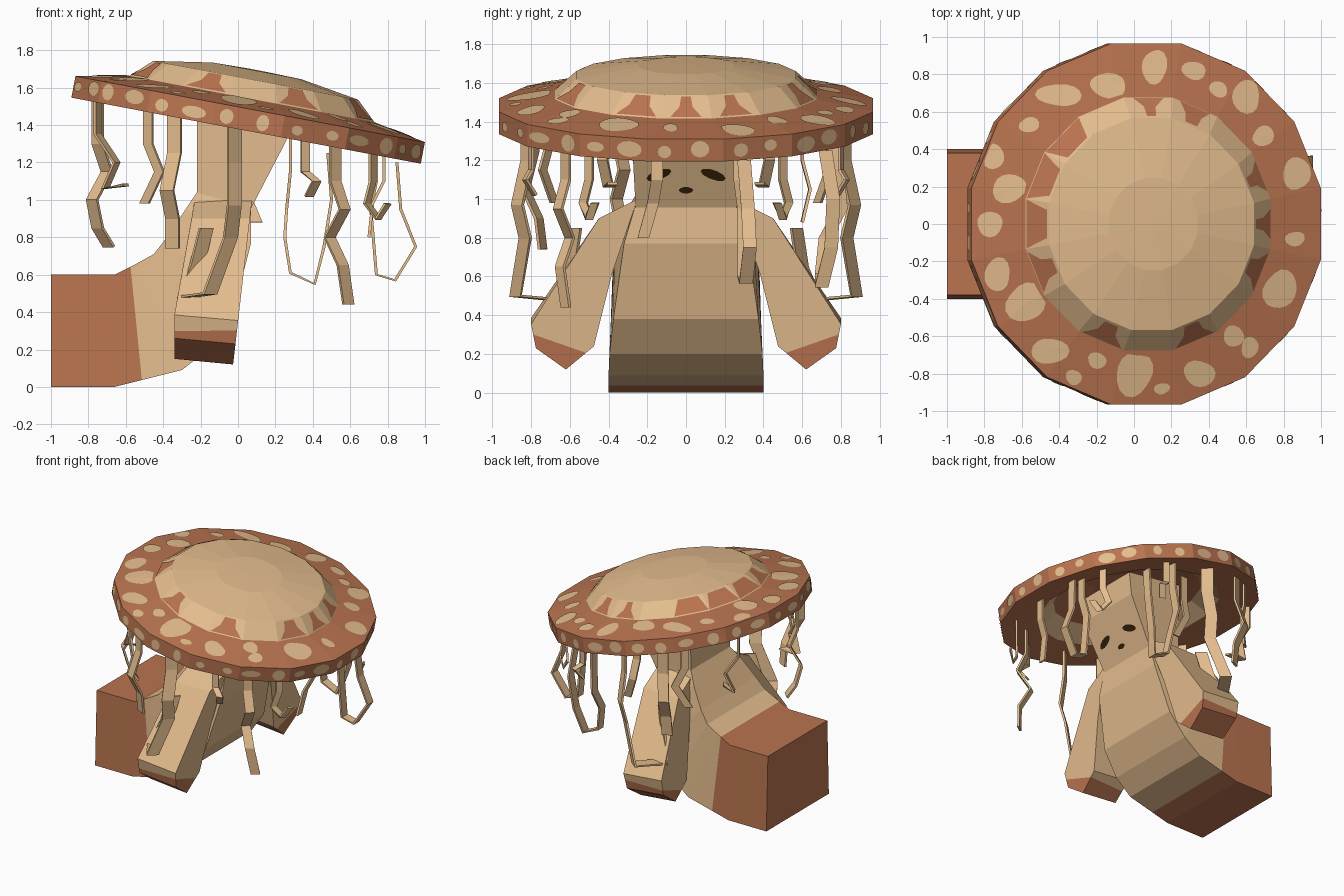
import bpy, bmesh, math, random
from mathutils import Vector, Matrix

if "Cube" in bpy.data.objects:
    bpy.data.objects.remove(bpy.data.objects["Cube"])

random.seed(4)


def lin(c):
    return [((v / 255 + 0.055) / 1.055) ** 2.4 for v in c] + [1]


def material(name, rgb):
    m = bpy.data.materials.new(name)
    m.diffuse_color = lin(rgb)
    m.use_nodes = True
    m.node_tree.nodes["Principled BSDF"].inputs["Base Color"].default_value = m.diffuse_color
    return m


TAN = material("tan", (228, 189, 142))
RUST = material("terracotta", (186, 116, 80))
DARK = material("dark_brown", (52, 32, 8))


def build(name, verts, faces, mats, split=None, rule=None, world=None, normals=True):
    """Make a mesh; optionally cut along a plane and colour the faces by a rule."""
    bm = bmesh.new()
    vs = [bm.verts.new(v) for v in verts]
    for f in faces:
        bm.faces.new([vs[i] for i in f])
    if normals:
        bmesh.ops.recalc_face_normals(bm, faces=bm.faces[:])
    if split:
        bmesh.ops.bisect_plane(bm, geom=bm.verts[:] + bm.edges[:] + bm.faces[:],
                               plane_co=split[0], plane_no=split[1])
    if rule:
        for f in bm.faces:
            f.material_index = rule(f.calc_center_median())
    me = bpy.data.meshes.new(name)
    bm.to_mesh(me)
    bm.free()
    for m in mats:
        me.materials.append(m)
    ob = bpy.data.objects.new(name, me)
    bpy.context.collection.objects.link(ob)
    if world:
        ob.matrix_world = world
    return ob


def loft(rings):
    """Vertices and faces joining equal-sized rings, with both ends closed."""
    n = len(rings[0])
    verts = [p for r in rings for p in r]
    faces = [(k * n + i, k * n + (i + 1) % n, (k + 1) * n + (i + 1) % n, (k + 1) * n + i)
             for k in range(len(rings) - 1) for i in range(n)]
    faces += [tuple(range(n))[::-1], tuple(range(len(verts) - n, len(verts)))]
    return verts, faces


def section(fx, fz, bx, bz, fw, bw):
    return [(fx, -fw, fz), (fx, fw, fz), (bx, bw, bz), (bx, -bw, bz)]


# Body: square stalk bending up from the cut end
body = [section(*s) for s in (
    (-1, 0, -1, .6, .4, .38), (-.66, 0, -.66, .6, .4, .38), (-.3, .09, -.55, .655, .4, .375),
    (-.16, .2, -.45, .71, .395, .37), (-.03, .38, -.38, .8, .375, .35),
    (.07, .77, -.28, .95, .32, .3), (.07, .955, -.22, 1.04, .265, .25))]
build("body", *loft(body), [TAN, RUST], ((-.51, 0, 0), (1, 0, .1)),
      lambda c: int(c.x < -.51 - .1 * c.z))

# Head
head = [section(*s) for s in (
    (.07, .955, -.22, 1.03, .26, .25), (.26, 1.32, -.22, 1.42, .28, .26),
    (.28, 1.5, -.22, 1.58, .28, .26))]
build("head", *loft(head), [TAN])

# Eyes and mouth: thin plates on the sloping face
def face_plate(name, y, z, ry, rz, tilt):
    pts = []
    for i in range(10):
        a = math.tau * i / 10
        u, v = ry * math.cos(a), rz * math.sin(a)
        zz = z + v + tilt * u
        pts.append((.076 + .52 * (zz - .955), y + u, zz))
    build(name, pts, [tuple(range(10))], [DARK], normals=False)


for s in (-1, 1):
    face_plate("eye", s * .14, 1.125, .065, .026, -s * .3)
face_plate("mouth", 0, 1.045, .037, .017, 0)

# Arms: side profile given thickness that widens toward the hand
ARM = [(.25, 1.0), (.45, .9), (.8, .355), (.775, .23), (.62, .12), (.475, .24), (.38, .62)]
for s in (-1, 1):
    back = [(-.34 + .17 * max(0, z - .36), s * y, z + .03 * (z < .5)) for y, z in ARM]
    front = [(-.04 + .115 * z, s * y, z) for y, z in ARM]
    build("arm", *loft([back, front]), [TAN, RUST], ((0, s * .6, .235), (0, -s * .35, 1)),
          lambda c: int(c.z < .235 + .35 * (abs(c.y) - .6)))

# Cap: 16-sided turned profile, tilted forward
TILT = math.radians(10.7)
CAP = (Matrix.Translation((.065, 0, 1.485)) @ Matrix.Rotation(TILT, 4, 'Y')
       @ Matrix.Diagonal((.984, 1, 1, 1)))
N, STEP = 16, math.tau / 16
TOP = [(.04, .212), (.25, .208), (.578, .157), (.69, .055), (.985, 0)]
UNDER = [(.985, -.117), (.69, -.08), (.56, .02), (.25, .08), (.04, .08)]


def ring(r, h):
    return [(r * math.cos((i + .5) * STEP), r * math.sin((i + .5) * STEP), h) for i in range(N)]


def cap_colour(c):
    dome = c.z > .09
    inner_band = -.06 < c.z < 0 and .5 < math.hypot(c.x, c.y) < .68
    return 0 if dome or inner_band else 1


build("cap", *loft([ring(*p) for p in TOP + UNDER]), [TAN, RUST], rule=cap_colour, world=CAP)


def cap_top(x, y, lift=.005):
    """Point on the faceted top of the cap above x, y."""
    a = math.atan2(y, x)
    d = (a + STEP / 2) % STEP - STEP / 2
    rho = math.hypot(x, y) * math.cos(d) / math.cos(STEP / 2)
    if rho > .975:
        x, y, rho = x * .975 / rho, y * .975 / rho, .975
    for (r0, h0), (r1, h1) in zip(TOP, TOP[1:]):
        if rho <= r1:
            return (x, y, h0 + (h1 - h0) * (rho - r0) / (r1 - r0) + lift)


def fan(points, centre):
    n = len(points)
    return points + [centre], [(i, (i + 1) % n, n) for i in range(n)]


# Spots on the brim: x, y, half length, half width
SPOTS = [(.11, .84, .065, .09), (.32, .82, .06, .05), (.6, .68, .08, .08), (-.14, .74, .1, .06),
         (.87, .27, .07, .09), (.78, -.35, .09, .1), (.62, -.66, .05, .05), (.35, -.8, .08, .07),
         (0, -.8, .1, .11), (-.45, -.68, .09, .07), (-.2, -.73, .05, .04), (-.73, -.27, .07, .08),
         (-.58, -.42, .1, .1), (-.77, 0, .07, .06), (-.67, .19, .09, .07), (-.75, .36, .06, .06),
         (-.4, .69, .11, .06), (-.56, .53, .05, .04), (.69, .47, .06, .05), (.86, -.08, .05, .04),
         (.15, -.88, .04, .03), (.53, -.6, .06, .05), (-.32, -.82, .04, .04), (.45, .72, .05, .04)]
for x, y, rx, ry in SPOTS:
    x = (x - .07) / .967
    pts = []
    for i in range(16):
        a = math.tau * i / 16
        k = 1.05 + .1 * math.sin(2 * a + 9 * x) + .05 * math.sin(3 * a + 7 * y)
        px, py = x + rx * k * math.cos(a), y + ry * k * math.sin(a)
        pull = max(1, .705 / math.hypot(px, py))  # stay clear of the dome
        pts.append(cap_top(px * pull, py * pull))
    build("brim_spot", *fan(pts, cap_top(x, y)), [TAN], world=CAP, normals=False)

# Spots on the upright edge of the brim, two to each side
APO = .985 * math.cos(STEP / 2) + .004
for k in range(N):
    rot = Matrix.Rotation(k * STEP, 4, 'Z')
    for t in (-.1, .09):
        t += random.uniform(-.02, .02)
        w, h, z = random.uniform(.03, .075), random.uniform(.025, .045), random.uniform(-.07, -.047)
        pts = [(APO, t + w * math.cos(math.tau * i / 12), z + h * math.sin(math.tau * i / 12))
               for i in range(12)]
        build("edge_spot", pts, [tuple(range(12))], [TAN], world=CAP @ rot, normals=False)

# Rust flares climbing the dome from the brim, broader at the back
for k in range(N):
    if k in (2, 5, 10, 12, 14):
        continue
    rear = k in (6, 7, 8)
    corner = k * STEP
    w = STEP * (.49 if rear else random.uniform(.3, .45))
    t = .85 if rear else random.uniform(.4, .6)
    pts = []
    for r, d in ((.688, -1), (.688, 1), (.64, t), (.59, t * .8), (.59, -t * .8), (.64, -t)):
        a = corner + d * w
        r *= math.cos(STEP / 2) / math.cos(d * w)
        pts.append(cap_top(r * math.cos(a), r * math.sin(a), .006))
    build("dome_flare", pts, [tuple(range(6))], [RUST], world=CAP, normals=False)


# Hanging strands: flat kinked ribbons, wide along the brim unless a side is given
def strand(pts, w=.07, side=None):
    x0, y0 = pts[0][:2]
    pts = [Vector((x0, y0, 1.575 - .186 * (x0 + .88)))] + [Vector(p) for p in pts]
    side = Vector(side or (-y0, x0 - .05, 0)).normalized()
    rings = []
    for i, p in enumerate(pts):
        d = (pts[min(i + 1, len(pts) - 1)] - pts[max(i - 1, 0)]).normalized()
        n = d.cross(side).normalized() * .008
        s = side * w / 2
        rings.append([p - s - n, p + s - n, p + s + n, p - s + n])
    build("strand", *loft(rings), [TAN])


for s in (-1, 1):
    # loops beside the arms
    strand([(-.02, s * .82, 1.2), (-.02, s * .87, .97), (-.04, s * .83, .8), (-.15, s * .88, .5),
            (-.29, s * .67, .48), (-.22, s * .6, .65), (-.17, s * .57, .85)], .09, (1, -s * .8, 0))
    strand([(-.34, s * .78, 1.25), (-.38, s * .83, 1.05), (-.35, s * .76, .9),
            (-.35, s * .74, .74)], .08)
    # short strands toward the back
    strand([(-.48, s * .7, 1.3), (-.42, s * .74, 1.15), (-.5, s * .68, .98)], .06)
    strand([(-.75, s * .4, 1.35), (-.65, s * .43, 1.2), (-.71, s * .4, 1.06),
            (-.6, s * .38, 1.08)], .06, (.6, -s, 0))
    # short strands toward the face
    strand([(.36, s * .8, 1.15), (.42, s * .83, 1.1), (.38, s * .78, 1.02)], .05)
    strand([(.72, s * .5, 1.1), (.69, s * .53, .98), (.75, s * .5, .9), (.8, s * .47, .98)], .05)
# single long strands
strand([(-.75, -.35, 1.3), (-.7, -.32, 1.15), (-.78, -.36, 1.0), (-.75, -.33, .85),
        (-.69, -.3, .75)], .08, (1, -1, 0))
strand([(.52, -.62, 1.1), (.57, -.66, .95), (.49, -.6, .8), (.56, -.65, .65), (.59, -.62, .44)], .07)
strand([(.28, .78, 1.15), (.26, .8, .95), (.25, .72, .8), (.28, .7, .61), (.41, .7, .55),
        (.46, .75, .75), (.5, .76, 1.0), (.48, .72, 1.25)], .07, (0, 1, 0))
strand([(.74, .28, 1.1), (.71, .3, .95), (.74, .3, .6), (.84, .31, .57), (.95, .33, .75),
        (.87, .32, .95), (.85, .3, 1.2)], .07, (0, 1, 0))
strand([(.78, -.15, 1.1), (.72, -.17, .98), (.7, -.22, .8)], .06, (0, 1, 0))
strand([(.02, .6, 1.2), (.03, .64, 1.05), (.1, .6, .88)], .06)
